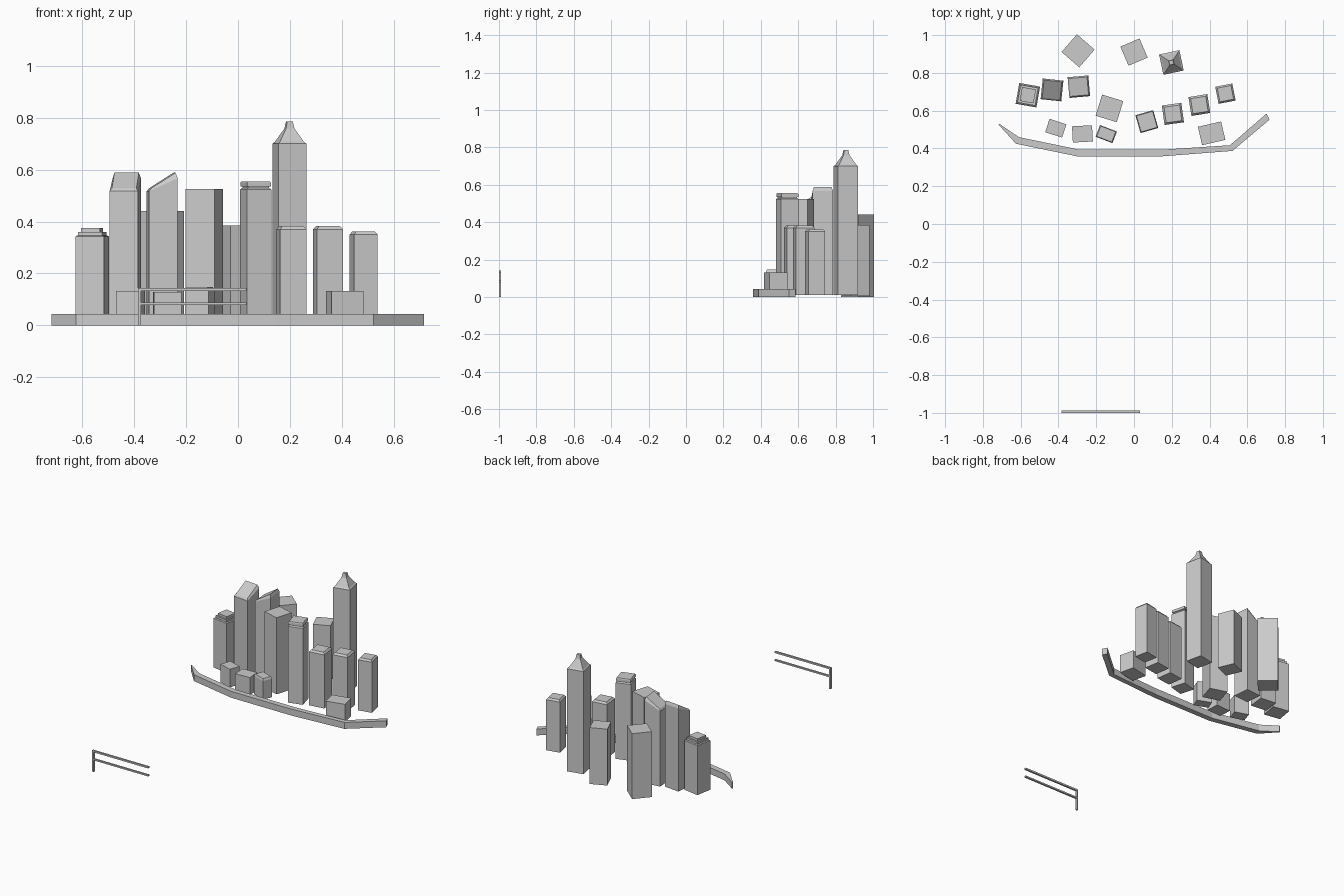
import bpy, bmesh
from math import radians
from mathutils import Matrix

if "Cube" in bpy.data.objects:
    bpy.data.objects.remove(bpy.data.objects["Cube"])


def make_object(name, bm, loc=(0, 0, 0), rot=0):
    bmesh.ops.recalc_face_normals(bm, faces=bm.faces)
    mesh = bpy.data.meshes.new(name)
    bm.to_mesh(mesh)
    bm.free()
    ob = bpy.data.objects.new(name, mesh)
    ob.matrix_world = Matrix.Translation(loc) @ Matrix.Rotation(radians(rot), 4, 'Z')
    bpy.context.collection.objects.link(ob)
    return ob


def tower(name, x, y, w, d, rot, levels, slope=(0, 0)):
    """Stack of square rings (scale, z, tilt); tilt raises a ring along slope."""
    bm = bmesh.new()
    rings = []
    for s, z, *tilt in levels:
        t = tilt[0] if tilt else 0
        rings.append([bm.verts.new((i * s * w / 2, j * s * d / 2,
                                    z + t * (i * slope[0] + j * slope[1])))
                      for i, j in ((-1, -1), (1, -1), (1, 1), (-1, 1))])
    for a, b in zip(rings, rings[1:]):
        for k in range(4):
            n = (k + 1) % 4
            bm.faces.new((a[k], a[n], b[n], b[k]))
    bm.faces.new(rings[0][::-1])
    bm.faces.new(rings[-1])
    return make_object(name, bm, (x, y, 0), rot)


def box(name, lo, hi):
    bm = bmesh.new()
    bmesh.ops.create_cube(bm, size=1)
    for v in bm.verts:
        v.co = [lo[k] if v.co[k] < 0 else hi[k] for k in range(3)]
    return make_object(name, bm)


def plain(h, z0=0.01):
    return [(1, z0), (1, h)]


def chamfered(h, cap, s=0.8, z0=0.01):
    return [(1, z0), (1, h), (s, h + cap)]


# Back row
tower("back_block_left", -0.296, 0.917, 0.124, 0.124, -41, plain(0.44, 0))
tower("back_block_middle", 0.0, 0.91, 0.11, 0.11, 23, plain(0.384, 0.005))
tower("spire_tower", 0.198, 0.855, 0.11, 0.11, 12,
      [(1, 0.01), (1, 0.70), (0.85, 0.708), (0.3, 0.758), (0.2, 0.785)])

# Left group
tower("stepped_tower", -0.562, 0.682, 0.112, 0.112, -10,
      [(1, 0.01), (1, 0.342), (0.9, 0.346), (0.85, 0.346), (0.85, 0.36),
       (0.66, 0.36), (0.66, 0.376)])
slanted = [(1, 0.01), (1, 0.542, 0.025), (0.86, 0.558, 0.03)]
tower("front_slanted_tower", -0.434, 0.71, 0.11, 0.11, -6, slanted, (0, 1))
tower("side_slanted_tower", -0.292, 0.727, 0.11, 0.11, 5, slanted, (1, 0))
tower("flat_tower", -0.13, 0.612, 0.117, 0.117, -17, plain(0.525))

# Right group
tower("capped_tower", 0.068, 0.542, 0.098, 0.098, 16,
      [(1, 0.01), (1, 0.523), (0.85, 0.53), (0.85, 0.535), (0.97, 0.535),
       (0.97, 0.55), (0.9, 0.555)])
for i, (x, y, s, r, h) in enumerate([(0.206, 0.583, 0.104, 8, 0.37),
                                     (0.346, 0.63, 0.101, 9, 0.37),
                                     (0.484, 0.69, 0.092, 11, 0.35)]):
    tower(f"chamfered_tower_{i + 1}", x, y, s, s, r, chamfered(h, 0.012))

# Low front buildings
tower("low_building_1", -0.414, 0.507, 0.094, 0.074, -18, plain(0.132))
tower("low_building_2", -0.273, 0.477, 0.106, 0.086, 3, plain(0.128))
tower("low_building_3", -0.147, 0.476, 0.096, 0.066, -21, chamfered(0.135, 0.013, 0.88))
tower("low_building_4", 0.411, 0.48, 0.126, 0.1, 13, plain(0.132))

# Curved waterfront wall
front = [(-0.718, 0.527), (-0.625, 0.425), (-0.30, 0.358), (0.145, 0.358),
         (0.522, 0.387), (0.717, 0.552)]
back = [(-0.712, 0.53), (-0.61, 0.46), (-0.29, 0.394), (0.155, 0.394),
        (0.508, 0.417), (0.702, 0.585)]
bm = bmesh.new()
sections = [[bm.verts.new((*p, z)) for p, z in ((f, 0), (b, 0), (b, 0.043), (f, 0.043))]
            for f, b in zip(front, back)]
for a, b in zip(sections, sections[1:]):
    for k in range(4):
        bm.faces.new((a[k], a[(k + 1) % 4], b[(k + 1) % 4], b[k]))
bm.faces.new(sections[0])
bm.faces.new(sections[-1])
make_object("waterfront_wall", bm)

# Foreground railing
box("rail_post", (-0.385, -1.0, 0), (-0.374, -0.988, 0.143))
box("rail_top", (-0.385, -1.0, 0.132), (0.032, -0.988, 0.143))
box("rail_middle", (-0.385, -1.0, 0.078), (0.032, -0.988, 0.088))
